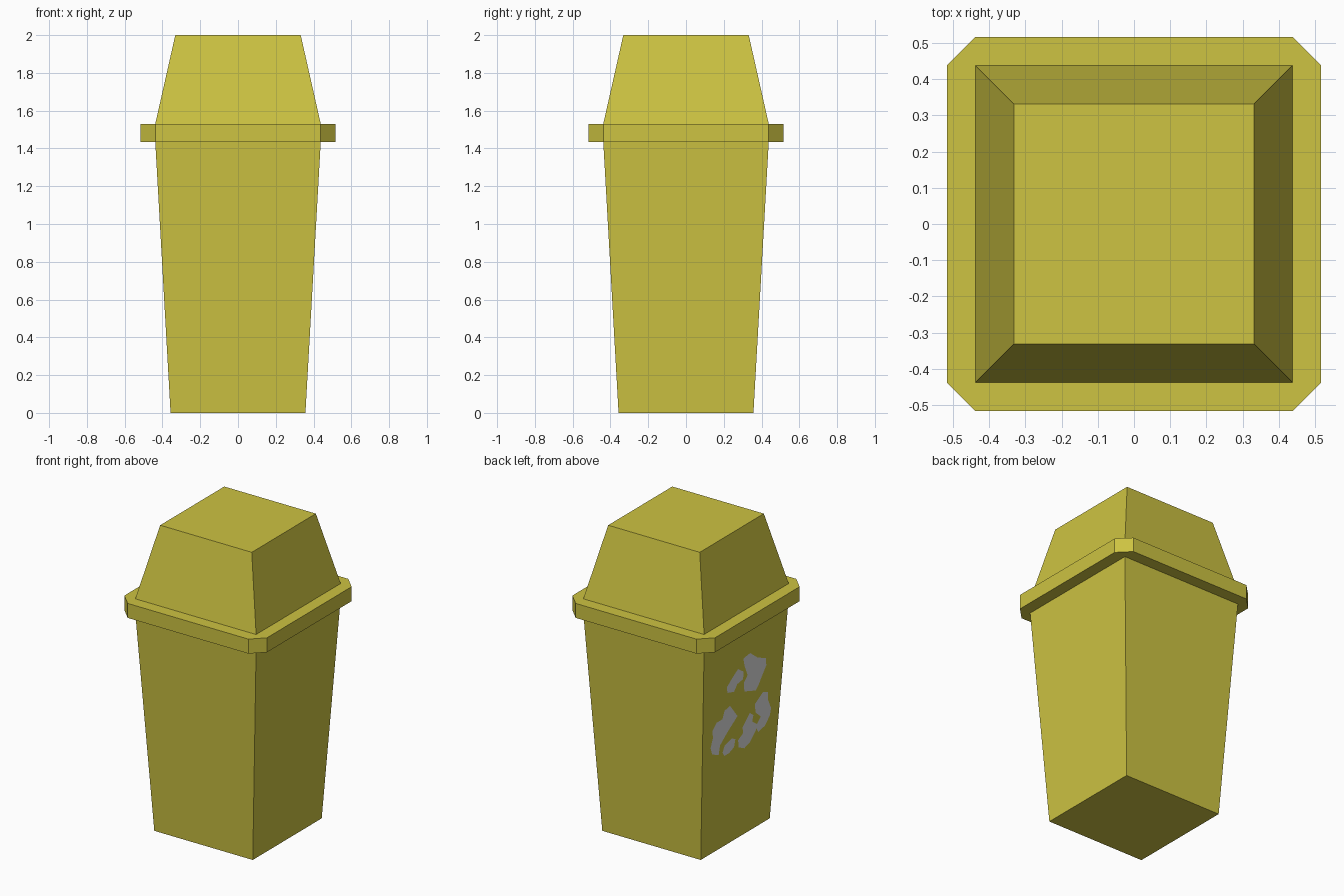
import bpy, bmesh

if "Cube" in bpy.data.objects:
    bpy.data.objects.remove(bpy.data.objects["Cube"])


def material(name, rgb):
    m = bpy.data.materials.new(name)
    m.diffuse_color = (*rgb, 1)
    m.use_nodes = True
    m.node_tree.nodes["Principled BSDF"].inputs["Base Color"].default_value = m.diffuse_color
    return m


YELLOW = material("olive_yellow", (0.61, 0.546, 0.054))
GREY = material("light_grey", (0.73, 0.73, 0.73))


def finish(name, bm, mat):
    me = bpy.data.meshes.new(name)
    bm.to_mesh(me)
    bm.free()
    me.materials.append(mat)
    ob = bpy.data.objects.new(name, me)
    bpy.context.collection.objects.link(ob)
    return ob


def square(h):
    return [(-h, -h), (h, -h), (h, h), (-h, h)]


def octagon(a, b):
    return [(-b, -a), (b, -a), (a, -b), (a, b), (b, a), (-b, a), (-a, b), (-a, -b)]


def ring(bm, pts, z):
    return [bm.verts.new((x, y, z)) for x, y in pts]


def wall(bm, lo, hi):
    n = len(lo)
    for i in range(n):
        j = (i + 1) % n
        bm.faces.new((lo[i], lo[j], hi[j], hi[i]))


BASE, NECK, OUT, TOP = 0.357, 0.438, 0.517, 0.332
Z_RIM, Z_LID, Z_TOP = 1.435, 1.53, 2.0

# Tapered body, closed at the bottom
bm = bmesh.new()
lo, hi = ring(bm, square(BASE), 0), ring(bm, square(NECK), Z_RIM)
wall(bm, lo, hi)
bm.faces.new(lo[::-1])
finish("bin_body", bm, YELLOW)

# Tapered lid, closed at the top
bm = bmesh.new()
lo, hi = ring(bm, square(NECK), Z_LID), ring(bm, square(TOP), Z_TOP)
wall(bm, lo, hi)
bm.faces.new(hi)
finish("lid", bm, YELLOW)

# Rim collar with cut corners: outer wall plus flat ledges above and below
bm = bmesh.new()
outer = [ring(bm, octagon(OUT, NECK), z) for z in (Z_RIM, Z_LID)]
wall(bm, *outer)
for o, z, step in ((outer[0], Z_RIM, -1), (outer[1], Z_LID, 1)):
    inner = ring(bm, square(NECK), z)
    for i in range(4):
        j = (i + 1) % 4
        a, b, c = o[2 * i], o[2 * i + 1], o[(2 * i + 2) % 8]
        bm.faces.new((a, b, inner[j], inner[i])[::step])
        bm.faces.new((b, c, inner[j])[::step])
finish("rim", bm, YELLOW)

# Worn grey paint patches on the left side, as (across, height) outlines
patches = [
    [(-.02, 1.21), (.05, 1.22), (.13, 1.16), (.22, 1.12), (.23, 1.07), (.16, .97),
     (.13, .94), (.01, .98), (.0, 1.04), (.035, 1.08), (.0, 1.15)],
    [(-.07, 1.16), (-.01, 1.12), (-.01, 1.07), (-.07, 1.06), (-.10, 1.02),
     (-.17, 1.04), (-.18, 1.08), (-.13, 1.12)],
    [(.21, .90), (.26, .88), (.27, .82), (.305, .755), (.295, .71), (.25, .66),
     (.18, .645), (.15, .69), (.20, .74), (.14, .79), (.13, .85)],
    [(.08, .81), (.12, .78), (.11, .74), (.17, .70), (.15, .66), (.10, .61),
     (.04, .59), (-.02, .62), (-.03, .67), (.02, .70), (.01, .74)],
    [(-.135, .94), (-.05, .84), (-.155, .765), (-.22, .71), (-.23, .65), (-.30, .68),
     (-.32, .73), (-.30, .79), (-.31, .84), (-.27, .88), (-.21, .88), (-.19, .93)],
    [(-.10, .71), (-.06, .69), (-.07, .64), (-.12, .62), (-.17, .62),
     (-.19, .65), (-.17, .69)],
]
bm = bmesh.new()
slope = (NECK - BASE) / Z_RIM
for outline in patches:
    f = bm.faces.new([bm.verts.new((-(BASE + slope * z) - 0.004, -u, z)) for u, z in outline])
    f.normal_update()
    if f.normal.x > 0:
        f.normal_flip()
finish("side_paint_patches", bm, GREY)
